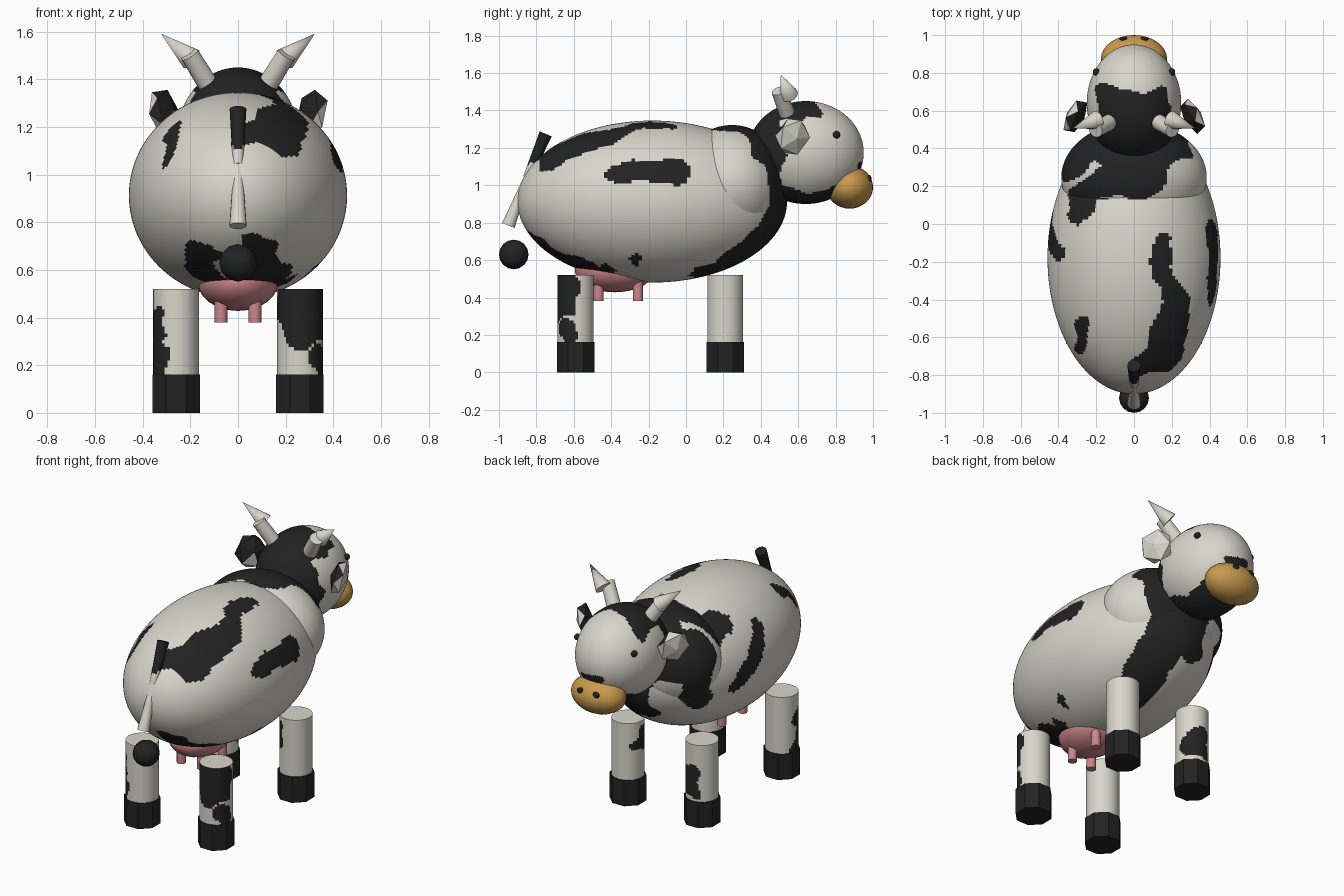
import bpy, bmesh, math
from mathutils import Vector, Matrix, noise

if "Cube" in bpy.data.objects:
    bpy.data.objects.remove(bpy.data.objects["Cube"])


def material(name, rgb):
    m = bpy.data.materials.new(name)
    m.diffuse_color = (*rgb, 1)
    m.use_nodes = True
    m.node_tree.nodes["Principled BSDF"].inputs["Base Color"].default_value = m.diffuse_color
    return m


WHITE = material("cream white", (0.70, 0.67, 0.60))
BLACK = material("coat black", (0.016, 0.016, 0.016))
TAN = material("muzzle tan", (0.58, 0.32, 0.075))
PINK = material("udder pink", (0.62, 0.24, 0.26))


def finish(name, bm, mat, mats, rule=None, smooth=True):
    """Turn a bmesh into an object; rule(centre, normal) picks black faces."""
    bm.transform(mat)
    bm.normal_update()
    if rule:
        for f in bm.faces:
            f.material_index = int(bool(rule(f.calc_center_median(), f.normal)))
    me = bpy.data.meshes.new(name)
    bm.to_mesh(me)
    bm.free()
    for m in mats:
        me.materials.append(m)
    ob = bpy.data.objects.new(name, me)
    bpy.context.collection.objects.link(ob)
    if smooth:
        bpy.ops.object.select_all(action='DESELECT')
        ob.select_set(True)
        bpy.context.view_layer.objects.active = ob
        bpy.ops.object.shade_smooth_by_angle(angle=math.radians(40))
    return ob


def ball(name, c, r, mats, rule=None, seg=24, rings=16):
    bm = bmesh.new()
    bmesh.ops.create_uvsphere(bm, u_segments=seg, v_segments=rings, radius=1)
    bm.transform(Matrix.Rotation(math.pi / 2, 4, 'X'))
    return finish(name, bm, Matrix.Translation(c) @ Matrix.Diagonal((*r, 1)), mats, rule)


def rod(name, a, b, r1, r2, mats, rule=None, seg=20, cuts=0, turn=0):
    a, b = Vector(a), Vector(b)
    d = b - a
    bm = bmesh.new()
    bmesh.ops.create_cone(bm, cap_ends=True, segments=seg, radius1=r1, radius2=r2, depth=d.length)
    for i in range(1, cuts):
        bmesh.ops.bisect_plane(bm, geom=bm.verts[:] + bm.edges[:] + bm.faces[:],
                               plane_co=(0, 0, d.length * (i / cuts - 0.5)), plane_no=(0, 0, 1))
    rot = Vector((0, 0, 1)).rotation_difference(d).to_matrix().to_4x4()
    return finish(name, bm, Matrix.Translation((a + b) / 2) @ rot @ Matrix.Rotation(turn, 4, 'Z'),
                  mats, rule)


# ---- coat patches: chains of (u, v, radius) as seen from one side
SIDES = {'top': ((0, 1), 2, 1), 'right': ((1, 2), 0, 1), 'left': ((1, 2), 0, -1), 'rear': ((0, 2), 1, -1)}
PATCHES = [
    ('top', [(.155, -.09, .045), (.14, -.24, .06), (.23, -.4, .07), (.21, -.55, .09),
             (.15, -.68, .09), (.03, -.77, .05)]),
    ('top', [(-.28, -.52, .03), (-.27, -.64, .03)]),
    ('top', [(-.31, .05, .05), (-.25, .18, .07), (-.1, .24, .1), (.05, .28, .12), (.17, .38, .08)]),
    ('right', [(-.39, 1.06, .06), (-.22, 1.07, .05), (-.03, 1.07, .065)]),
    ('right', [(-.84, .74, .025), (-.7, .62, .03), (-.55, .56, .04), (-.4, .52, .03)]),
    ('right', [(-.26, .6, .028), (-.26, .6, .028)]),
    ('right', [(.03, .52, .025), (.2, .57, .04), (.29, .65, .05), (.43, .74, .05), (.5, .85, .05)]),
    ('left', [(.1, .85, .05), (-.05, .98, .055), (-.15, 1.1, .06)]),
    ('left', [(.32, 1.15, .09), (.36, .98, .08), (.33, .84, .08)]),
    ('left', [(-.75, .68, .03), (-.55, .57, .04)]),
    ('rear', [(.1, .66, .07), (.12, .58, .06)]),
]


def near(u, v, chain):
    q = Vector((u, v))
    for a, b in zip(chain, chain[1:]):
        p0, p1 = Vector(a[:2]), Vector(b[:2])
        d = p1 - p0
        t = max(0, min(1, (q - p0).dot(d) / max(d.length_squared, 1e-6)))
        if (q - p0 - d * t).length < a[2] + (b[2] - a[2]) * t:
            return True
    return False


def wobble(p, amount=0.035):
    return p + Vector((noise.noise(p * 9), noise.noise(p * 9 + Vector((7, 3, 1))),
                       noise.noise(p * 9 + Vector((2, 8, 5))))) * amount


def coat(c, n):
    p = wobble(c)
    if p.y > .44 - max(0, p.z - 1) * .47 and not (p - Vector((-.2, .48, .85))).length < .12:
        return True
    for side, chain in PATCHES:
        (i, j), k, s = SIDES[side]
        if n[k] * s > 0.05 and near(p[i], p[j], chain):
            return True
    return False


def head_coat(c, n):
    p = wobble(c, 0.05)
    return (p.y < .52 or p.z < .985 or (p.z > 1.345 and p.y < .72 and abs(p.x) < .22)
            or (Vector((p.x * .6, p.y, p.z)) - Vector((0, .93, 1.1))).length < .055)


# body, chest, head and muzzle
COAT = [WHITE, BLACK]
ball("body", (0, -.18, .913), (.458, .72, .433), COAT, coat, 150, 120)
ball("chest", (0, .245, 1.01), (.385, .295, .312), COAT, coat, 120, 80)
ball("head", (0, .64, 1.175), (.25, .31, .275), COAT, head_coat, 110, 80)
ball("muzzle", (0, .875, .99), (.175, .125, .115), [TAN])

# udder
ball("udder", (0, -.38, .55), (.17, .215, .122), [PINK])

LEG_SPOTS = [((.28, -.70, .42), .15), ((.37, -.66, .22), .07), ((-.36, -.65, .22), .085),
             ((-.36, -.64, .38), .085), ((-.2, .3, .26), .1), ((-.3, .13, .4), .07),
             ((.17, .17, .4), .09)]


def leg_coat(c, n):
    p = wobble(c, 0.06)
    return any((p - Vector(s)).length < r for s, r in LEG_SPOTS)


for s, side in ((1, "right"), (-1, "left")):
    # legs, hooves and teats
    for y, end in ((.21, "front"), (-.59, "rear")):
        rod(f"{end}_{side}_leg", (s * .26, y, .004), (s * .26, y, .52), .096, .096, COAT, leg_coat, 48, 36)
        rod(f"{end}_{side}_hoof", (s * .26, y, 0), (s * .26, y, .162), .108, .108, [BLACK],
            seg=8, turn=math.pi / 8)
    for y in (-.467, -.257):
        rod(f"{side}_teat", (s * .071, y, .38), (s * .071, y, .5), .027, .027, [PINK], seg=12)
    # horns: stub and pointed tip
    rod(f"{side}_horn_base", (s * .12, .545, 1.37), (s * .203, .497, 1.505), .043, .04, [WHITE], seg=16)
    rod(f"{side}_horn_tip", (s * .195, .55, 1.485), (s * .323, .507, 1.592), .05, 0, [WHITE], seg=12)
    # eyes and nostrils
    ball(f"{side}_eye", (s * .2, .805, 1.27), (.018, .02, .02), [BLACK], seg=12, rings=8)
    ball(f"{side}_nostril", (s * .055, .98, 1.035), (.022, .012, .02), [BLACK], seg=12, rings=8)
    # ears: flattened low-poly discs, dark on the inner back faces
    bm = bmesh.new()
    bmesh.ops.create_icosphere(bm, subdivisions=1, radius=1)
    face = Vector((s * .85, .45, -.22)).normalized()
    m = (Matrix.Translation((s * .31, .57, 1.26)) @ face.to_track_quat('Z', 'Y').to_matrix().to_4x4()
         @ Matrix.Diagonal((.105, .11, .05, 1)))
    finish(f"{side}_ear", bm, m, COAT, lambda c, n: n.dot(face) < -.3 and c.z > 1.22, smooth=False)

# tail: dark upper part, pale lower part and tuft
top, mid, low = Vector((0, -.75, 1.275)), Vector((0, -.85, 1.04)), Vector((0, -.95, .785))
rod("tail_upper", top, mid, .035, .022, COAT, lambda c, n: c.z > 1.115, 16, 12)
rod("tail_lower", mid, low, .018, .036, [WHITE], seg=16)
ball("tail_tuft", (0, -.921, .63), (.079, .079, .079), [BLACK], seg=12, rings=8)
